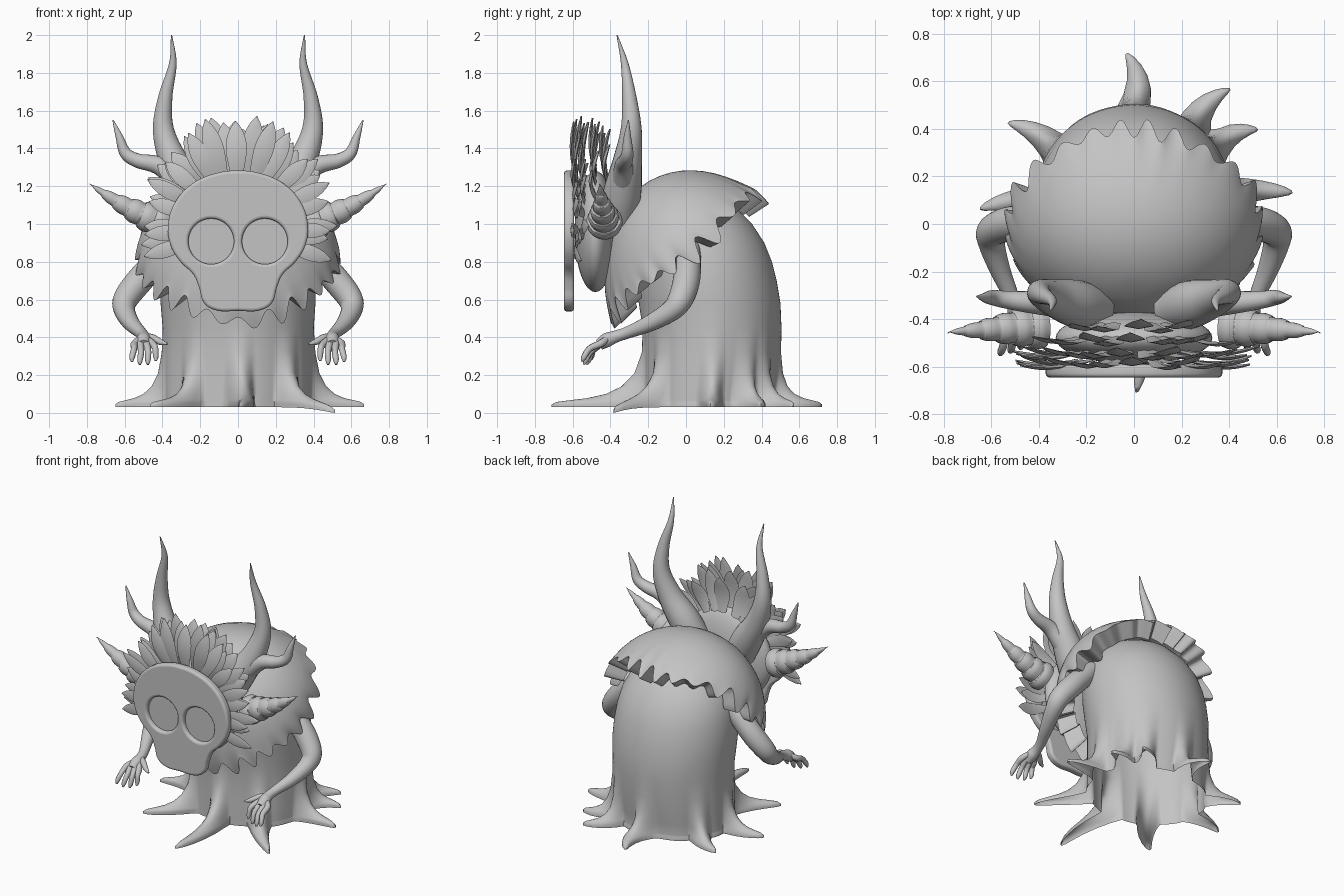
import bpy, bmesh, math
from mathutils import Vector, Matrix

if "Cube" in bpy.data.objects:
    bpy.data.objects.remove(bpy.data.objects["Cube"])

gray = bpy.data.materials.new("stone gray")
gray.diffuse_color = (0.55, 0.55, 0.55, 1)
gray.use_nodes = True
gray.node_tree.nodes["Principled BSDF"].inputs["Base Color"].default_value = gray.diffuse_color


def finish(name, bm, angle=45):
    bmesh.ops.recalc_face_normals(bm, faces=bm.faces)
    me = bpy.data.meshes.new(name)
    bm.to_mesh(me)
    bm.free()
    me.materials.append(gray)
    me.shade_smooth()
    me.set_sharp_from_angle(angle=math.radians(angle))
    ob = bpy.data.objects.new(name, me)
    bpy.context.collection.objects.link(ob)
    return ob


def loft(bm, rings, cap_start=True, cap_end=True):
    """Skin a list of closed rings of points."""
    vs = [[bm.verts.new(p) for p in r] for r in rings]
    n = len(vs[0])
    for a, b in zip(vs, vs[1:]):
        for i in range(n):
            j = (i + 1) % n
            bm.faces.new((a[i], a[j], b[j], b[i]))
    if cap_start:
        bm.faces.new(vs[0])
    if cap_end:
        bm.faces.new(vs[-1])


def spline(pts, steps):
    """Catmull-Rom through (x, y, z, radius) points."""
    p = [Vector(q) for q in pts]
    p = [2 * p[0] - p[1]] + p + [2 * p[-1] - p[-2]]
    out = []
    for a, b, c, d in zip(p, p[1:], p[2:], p[3:]):
        for s in range(steps):
            t = s / steps
            out.append(0.5 * (2 * b + (c - a) * t + (2 * a - 5 * b + 4 * c - d) * t * t
                              + (3 * b - a - 3 * c + d) * t ** 3))
    return out + [p[-2]]


def tube(bm, pts, side=1, steps=5, n=16):
    path = spline(pts, steps)
    pos = [Vector((q[0] * side, q[1], q[2])) for q in path]
    rings, up = [], None
    for i, p in enumerate(pos):
        d = (pos[min(i + 1, len(pos) - 1)] - pos[max(i - 1, 0)]).normalized()
        up = d.orthogonal() if up is None else up - d * up.dot(d)
        up.normalize()
        w = d.cross(up)
        r = max(path[i][3], 0.002)
        rings.append([p + r * (up * math.cos(k * math.tau / n) + w * math.sin(k * math.tau / n))
                      for k in range(n)])
    loft(bm, rings)


# --- body: hollow robe whose hem runs out into curled roots ---
roots = [(-0.03, 0.72, -.04), (0.40, 0.57, .03), (0.52, 0.40, .03), (0.66, 0.13, .01), (0.51, -0.39, -.02),
         (0.01, -0.72, .03), (-0.46, -0.40, .02), (-0.65, 0.06, -.02), (-0.53, 0.43, -.02)]
rows = [  # z, front y, back y, half width, root spread
    (.03, -.22, .475, .405, 1), (.045, -.22, .475, .405, 1), (.058, -.22, .47, .40, .95),
    (.066, -.22, .47, .40, .82), (.078, -.22, .47, .40, .62), (.10, -.22, .47, .40, .42),
    (.14, -.22, .475, .40, .25), (.21, -.22, .485, .40, .11), (.32, -.22, .495, .40, .03),
    (.45, -.23, .505, .40, 0), (.58, -.25, .50, .41, 0), (.70, -.27, .48, .41, 0), (.80, -.28, .455, .40, 0),
    (.90, -.28, .415, .38, 0), (1.0, -.26, .35, .33, 0), (1.08, -.22, .27, .26, 0),
    (1.14, -.15, .18, .17, 0), (1.17, -.06, .09, .07, 0)]
bm = bmesh.new()
rings, N = [], 200
for z, yf, yb, rx, g in rows:
    cy, ry, ring = (yf + yb) / 2, (yb - yf) / 2, []
    for k in range(N):
        th = k * math.tau / N
        fold = 1 + 0.012 * math.sin(9 * th + 1) * max(0, 1 - z / .6)
        p = Vector((rx * fold * math.cos(th), cy + ry * fold * math.sin(th), z))
        for tx, ty, bend in roots:
            a = math.atan2((ty - .125) / .35, tx / .4)
            d = abs((th - a + math.pi) % math.tau - math.pi) / .2
            if d < 1 and g:
                w = math.cos(d * math.pi / 2) ** 1.3 * g
                base = Vector((.4 * math.cos(a), .125 + .35 * math.sin(a), 0))
                off = Vector((tx, ty, 0)) - base
                perp = Vector((-off.y, off.x, 0)).normalized()
                p += off * w + perp * bend * 4 * w * (1 - w)
                if ty == -.39:
                    p.z -= .03 * w ** 3
        ring.append(p)
    rings.append(ring)
loft(bm, rings, cap_start=False)
finish("robe_body", bm, 60)

# --- cape: tilted dome with ragged, pleated rim ---
bm = bmesh.new()
axis, back, mid = Vector((0, -.64, .77)), Vector((0, .77, .64)), Vector((0, 0, .82))
rings, N, T = [], 240, 24
rad = lambda d: 1 / math.sqrt((d.x / .52) ** 2 + (d.y / .42) ** 2 + (d.z / .46) ** 2)
levels = [i / 12 for i in range(1, 11)] + [.87, .91, .94, .97, 1, 1]
for s, t in enumerate(levels):
    ring = []
    for k in range(N):
        ph = k * math.tau / N
        f = (k * T / N + .25 * math.sin(3 * ph)) % 1
        tri = math.sin(math.pi / 2 * (1 - abs(f * 2 - 1) * 2))
        tooth = tri * (.075 + .04 * math.sin(5 * ph + 1))
        a = t * (1.54 + .05 * math.sin(4 * ph + 2) * t ** 8) + tooth * t ** 10
        radial = back * math.cos(ph) + Vector((1, 0, 0)) * math.sin(ph)
        d = (axis * math.cos(a) + radial * math.sin(a)).normalized()
        flare = 1 + (.03 + .17 * abs(math.cos(ph)) ** 1.5) * t ** 4 + .025 * tri * t ** 14
        if s == len(levels) - 1:
            flare *= .76
        ring.append(mid + d * rad(d) * flare)
    rings.append(ring)
loft(bm, rings, cap_end=False)
finish("ragged_cape", bm, 50)

# --- head behind the mask ---
bm = bmesh.new()
bmesh.ops.create_uvsphere(bm, u_segments=40, v_segments=24, radius=1,
                          matrix=Matrix.Translation((0, -.48, .96)) @ Matrix.Diagonal((.33, .11, .32, 1)))
finish("head", bm)

# --- skull mask: filled outline with two eye holes ---
half = [(0, 1.283), (.12, 1.268), (.24, 1.215), (.33, 1.12), (.370, 1.0), (.358, .89), (.305, .80),
        (.235, .73), (.205, .66), (.182, .585), (.13, .547), (0, .540)]
outline = half + [(-x, z) for x, z in half[-2:0:-1]]
eyes = [[(sx * .142 + .12 * math.cos(i * math.tau / 16), .908 + .12 * math.sin(i * math.tau / 16))
         for i in range(16)] for sx in (1, -1)]
cu = bpy.data.curves.new("mask", 'CURVE')
cu.dimensions, cu.fill_mode = '2D', 'BOTH'
cu.extrude, cu.bevel_depth, cu.bevel_resolution, cu.offset = .010, .017, 4, -.017
for loop in [outline] + eyes:
    sp = cu.splines.new('BEZIER')
    sp.bezier_points.add(len(loop) - 1)
    sp.use_cyclic_u, sp.resolution_u = True, 6
    for b, (x, z) in zip(sp.bezier_points, loop):
        b.co = (x, z, 0)
        b.handle_left_type = b.handle_right_type = 'AUTO'
cu.materials.append(gray)
mask = bpy.data.objects.new("skull_mask", cu)
mask.location, mask.rotation_euler = (0, -.619, 0), (math.pi / 2, 0, 0)
bpy.context.collection.objects.link(mask)
bpy.context.view_layer.objects.active = mask
mask.select_set(True)
bpy.ops.object.convert(target='MESH')
bpy.ops.object.shade_smooth_by_angle(angle=math.radians(40))
for sx, nm in ((1, "left"), (-1, "right")):  # sunken eye floors
    bm = bmesh.new()
    bmesh.ops.create_cone(bm, cap_ends=True, segments=32, radius1=.13, radius2=.13, depth=.012,
                          matrix=Matrix.Translation((sx * .142, -.612, .908)) @ Matrix.Rotation(math.pi / 2, 4, 'X'))
    finish(nm + "_eye_floor", bm)

# --- feather crown: fans of broad, thin leaves, sparser toward the back ---
bm = bmesh.new()
fans = ((15, 107, -.575, 0, .056, .25), (16, 100, -.535, .0, .058, .25),
        (9, 52, -.475, -.01, .062, .28), (5, 30, -.42, -.05, .062, .28))
for count, span, y, grow, wid, root in fans:
    for i in range(count):
        a = math.radians(-span + 2 * span * i / (count - 1) + 3 * math.sin(i * 4.1))
        tip = .50 + .09 * math.cos(a / 1.3) ** 4 + grow + .025 * math.sin(i * 2.3 + 1)
        wide = wid * (1 - .28 * abs(math.sin(a)))
        d, side = Vector((math.sin(a), 0, math.cos(a))), Vector((math.cos(a), 0, -math.sin(a)))
        lean = .02 * math.sin(i * 3.7)
        rings = []
        for j in range(11):
            t = j / 10
            w = wide * max(.03, math.sin(math.pi * min(1, .15 + .85 * t ** 1.5)) ** .8)
            c = Vector((0, y + lean * t - .02 * math.sin(math.pi * t), .98)) + d * (root + (tip - root) * t)
            dip = Vector((0, .004 + w * .12, 0))
            rings.append([c + side * w, c + dip, c - side * w, c - dip])
        loft(bm, rings)
finish("feather_crown", bm, 40)

# --- horns and arms, mirrored ---
big = [(.17, -.36, 1.04, .10), (.25, -.335, 1.18, .10), (.34, -.31, 1.33, .078), (.395, -.29, 1.50, .056),
       (.385, -.30, 1.67, .038), (.345, -.325, 1.85, .02), (.352, -.365, 2.0, .003)]
small = [(.28, -.33, 1.20, .07), (.41, -.33, 1.305, .05), (.53, -.32, 1.335, .038), (.595, -.31, 1.375, .032),
         (.628, -.31, 1.46, .02), (.662, -.305, 1.55, .003)]
arm = [(.36, .01, .87, .065), (.44, .01, .79, .07), (.53, .0, .69, .072), (.596, -.03, .60, .066),
       (.60, -.08, .54, .056), (.565, -.19, .475, .044), (.515, -.31, .425, .032), (.50, -.37, .405, .032),
       (.50, -.42, .385, .038), (.50, -.46, .36, .03)]
ridged = []
for i in range(6):  # swollen bands getting smaller toward the tip
    for u, k in ((0, .9), (.5, 1.06), (.95, 1.02)):
        t = (i + u) / 6
        r = .098 * (1 - t) ** .85 * k
        ridged.append((.38 + .40 * t, -.43 - .025 * t, 1.00 + .13 * t + .08 * t * t, r))
ridged.append((.785, -.46, 1.212, .002))
for sx, nm in ((1, "left"), (-1, "right")):
    for part, path, steps in (("tall_horn", big, 6), ("curled_horn", small, 6), ("banded_horn", ridged, 3)):
        bm = bmesh.new()
        tube(bm, path, sx, steps, 20)
        finish(nm + "_" + part, bm)
    bm = bmesh.new()
    tube(bm, arm, sx, 5, 20)
    for k in range(4):  # fingers
        x = .453 + .032 * k
        xt = .425 + .042 * k
        dz = (.02, 0, 0, .015)[k]
        dy = (.03, .015, 0, -.01)[k]
        tube(bm, [(.48 + .013 * k, -.42, .39, .018), (x, -.455, .365, .02),
                  ((x + xt) / 2, -.505 + dy / 2, .325 + dz, .017), (xt + .01, -.53 + dy, .28 + dz, .015),
                  (xt + .01, -.54 + dy, .256 + dz, .006)], sx, 4, 10)
    tube(bm, [(.49, -.38, .405, .02), (.45, -.41, .395, .02), (.41, -.44, .375, .016),
              (.375, -.46, .365, .006)], sx, 4, 10)  # thumb
    finish(nm + "_arm", bm)
